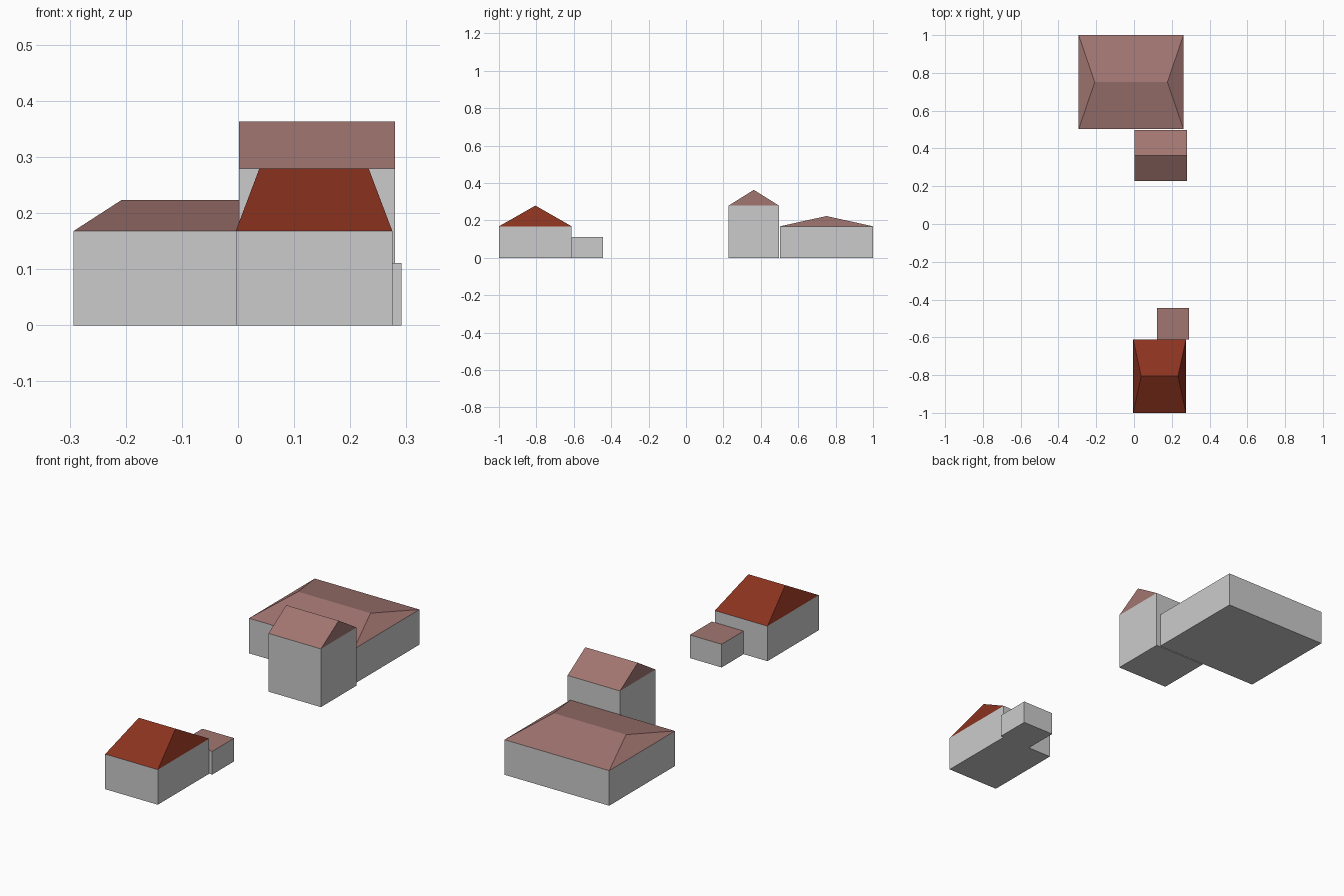
import bpy, bmesh

if "Cube" in bpy.data.objects:
    bpy.data.objects.remove(bpy.data.objects["Cube"])


def material(name, rgb):
    m = bpy.data.materials.new(name)
    m.diffuse_color = (*rgb, 1)
    m.use_nodes = True
    m.node_tree.nodes["Principled BSDF"].inputs["Base Color"].default_value = m.diffuse_color
    return m


BROWN = material("brown_tiles", (0.36, 0.18, 0.165))
RED = material("red_tiles", (0.26, 0.032, 0.014))


def mesh_object(name, bm, mat=None):
    bmesh.ops.recalc_face_normals(bm, faces=bm.faces)
    me = bpy.data.meshes.new(name)
    bm.to_mesh(me)
    bm.free()
    if mat:
        me.materials.append(mat)
    ob = bpy.data.objects.new(name, me)
    bpy.context.collection.objects.link(ob)
    return ob


def building(name, x0, x1, y0, y1, eave, mat, ridge=None, hip=0.0):
    corners = [(x0, y0), (x1, y0), (x1, y1), (x0, y1)]

    # walls and floor
    bm = bmesh.new()
    low = [bm.verts.new((x, y, 0)) for x, y in corners]
    top = [bm.verts.new((x, y, eave)) for x, y in corners]
    bm.faces.new(low[::-1])
    for i in range(4):
        j = (i + 1) % 4
        bm.faces.new((low[i], low[j], top[j], top[i]))
    mesh_object(name + "_walls", bm)

    # roof: flat, gabled (hip = 0) or hipped, ridge running along x
    bm = bmesh.new()
    a, b, c, d = [bm.verts.new((x, y, eave)) for x, y in corners]
    if ridge is None:
        bm.faces.new((a, b, c, d))
    else:
        ym = (y0 + y1) / 2
        l = bm.verts.new((x0 + hip, ym, ridge))
        r = bm.verts.new((x1 - hip, ym, ridge))
        for f in ((a, b, r, l), (c, d, l, r), (b, c, r), (d, a, l)):
            bm.faces.new(f)
    roof = mesh_object(name + "_roof", bm, mat)
    if ridge is None and roof.data.polygons[0].normal.z < 0:
        roof.data.flip_normals()


building("large_house", -0.293, 0.262, 0.502, 1.0, 0.168, BROWN, 0.223, 0.085)
building("tall_house", 0.002, 0.28, 0.228, 0.497, 0.279, BROWN, 0.363)
building("front_house", -0.004, 0.275, -1.0, -0.611, 0.168, RED, 0.279, 0.042)
building("annex", 0.122, 0.291, -0.611, -0.444, 0.111, BROWN)
